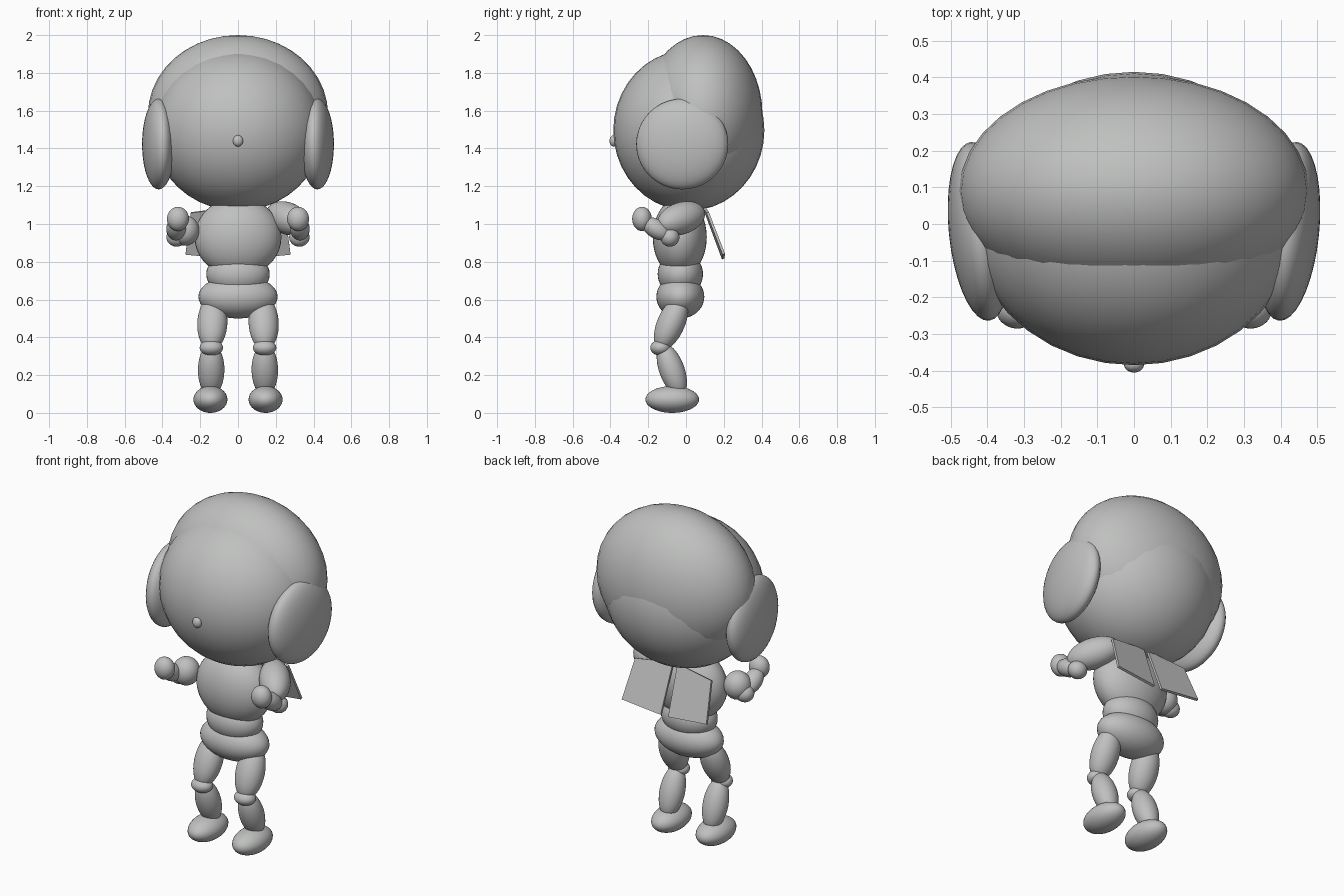
import bpy
import bmesh
from mathutils import Vector, Matrix

cube = bpy.data.objects.get("Cube")
if cube:
    bpy.data.objects.remove(cube, do_unlink=True)

GREY = (0.52, 0.53, 0.52, 1.0)
grey = bpy.data.materials.new("soft_grey")
grey.use_nodes = True
grey.diffuse_color = GREY
bsdf = next(n for n in grey.node_tree.nodes if n.type == "BSDF_PRINCIPLED")
bsdf.inputs["Base Color"].default_value = GREY


def finish(name, bm, smooth):
    bmesh.ops.recalc_face_normals(bm, faces=bm.faces)
    mesh = bpy.data.meshes.new(name)
    bm.to_mesh(mesh)
    bm.free()
    mesh.materials.append(grey)
    for face in mesh.polygons:
        face.use_smooth = smooth
    obj = bpy.data.objects.new(name, mesh)
    bpy.context.collection.objects.link(obj)
    return obj


def ellipsoid(name, center, radii, axis=(0, 0, 1)):
    """Rounded part whose third radius lies along the given axis."""
    bm = bmesh.new()
    bmesh.ops.create_uvsphere(bm, u_segments=36, v_segments=20, radius=1)
    turn = Vector((0, 0, 1)).rotation_difference(Vector(axis)).to_matrix().to_4x4()
    bm.transform(Matrix.Translation(center) @ turn @ Matrix.Diagonal((*radii, 1)))
    return finish(name, bm, True)


def limb(name, start, end, radii):
    """Ellipsoid stretched between two tips."""
    a, b = Vector(start), Vector(end)
    return ellipsoid(name, (a + b) / 2, (*radii, (b - a).length / 2), b - a)


def plate(name, corners, thickness):
    """Thin flat panel through four corners."""
    pts = [Vector(c) for c in corners]
    normal = (pts[1] - pts[0]).cross(pts[3] - pts[0]).normalized()
    bm = bmesh.new()
    face = bm.faces.new([bm.verts.new(p - normal * thickness / 2) for p in pts])
    grown = bmesh.ops.extrude_face_region(bm, geom=[face])
    moved = [g for g in grown["geom"] if isinstance(g, bmesh.types.BMVert)]
    bmesh.ops.translate(bm, verts=moved, vec=normal * thickness)
    if not any(face in e.link_faces for e in bm.edges):
        bm.faces.new(bm.verts[:4])
    return finish(name, bm, False)


# Head
ellipsoid("face", (0, 0.015, 1.496), (0.45, 0.4, 0.426))
ellipsoid("hair", (0, 0.09, 1.58), (0.477, 0.315, 0.42))
ellipsoid("nose", (0, -0.383, 1.44), (0.027, 0.022, 0.03))

# Torso
ellipsoid("chest", (0, -0.033, 0.93), (0.23, 0.143, 0.21))
ellipsoid("waist", (0, -0.03, 0.735), (0.168, 0.12, 0.12))
ellipsoid("pelvis", (0, -0.03, 0.615), (0.21, 0.127, 0.115))

# Paired parts
for side, s in (("left", 1), ("right", -1)):
    # Ears, turned slightly inward at the front
    ellipsoid(side + "_ear", (s * 0.42, -0.02, 1.423), (0.085, 0.245, 0.24)).data.transform(
        Matrix.Translation((s * 0.42, -0.02, 1.423))
        @ Matrix.Rotation(-s * 0.1, 4, "Z")
        @ Matrix.Translation((-s * 0.42, 0.02, -1.423)))

    # Forearms
    ellipsoid(side + "_elbow", (s * 0.325, -0.085, 0.93), (0.054, 0.05, 0.05))
    limb(side + "_forearm", (s * 0.33, -0.09, 0.93), (s * 0.325, -0.23, 1.02), (0.052, 0.05))
    ellipsoid(side + "_hand", (s * 0.318, -0.233, 1.027), (0.058, 0.052, 0.064))

    # Legs
    limb(side + "_thigh", (s * 0.13, -0.018, 0.615), (s * 0.142, -0.14, 0.335), (0.08, 0.073))
    ellipsoid(side + "_knee", (s * 0.141, -0.135, 0.345), (0.062, 0.054, 0.042))
    limb(side + "_shin", (s * 0.141, -0.125, 0.365), (s * 0.143, -0.025, 0.09), (0.07, 0.067))
    ellipsoid(side + "_foot", (s * 0.146, -0.073, 0.071), (0.09, 0.142, 0.071))

    # Wing panels on the back
    plate(side + "_wing", [(s * 0.015, 0.095, 1.09), (s * 0.25, 0.115, 1.06),
                           (s * 0.278, 0.2, 0.84), (s * 0.025, 0.197, 0.815)], 0.014)

# Upper arms, posed differently on each side
ellipsoid("left_shoulder", (0.26, -0.025, 1.03), (0.085, 0.085, 0.15), (0.6, -0.75, -0.25))
ellipsoid("right_upper_arm", (-0.28, -0.085, 0.965), (0.075, 0.075, 0.08))
